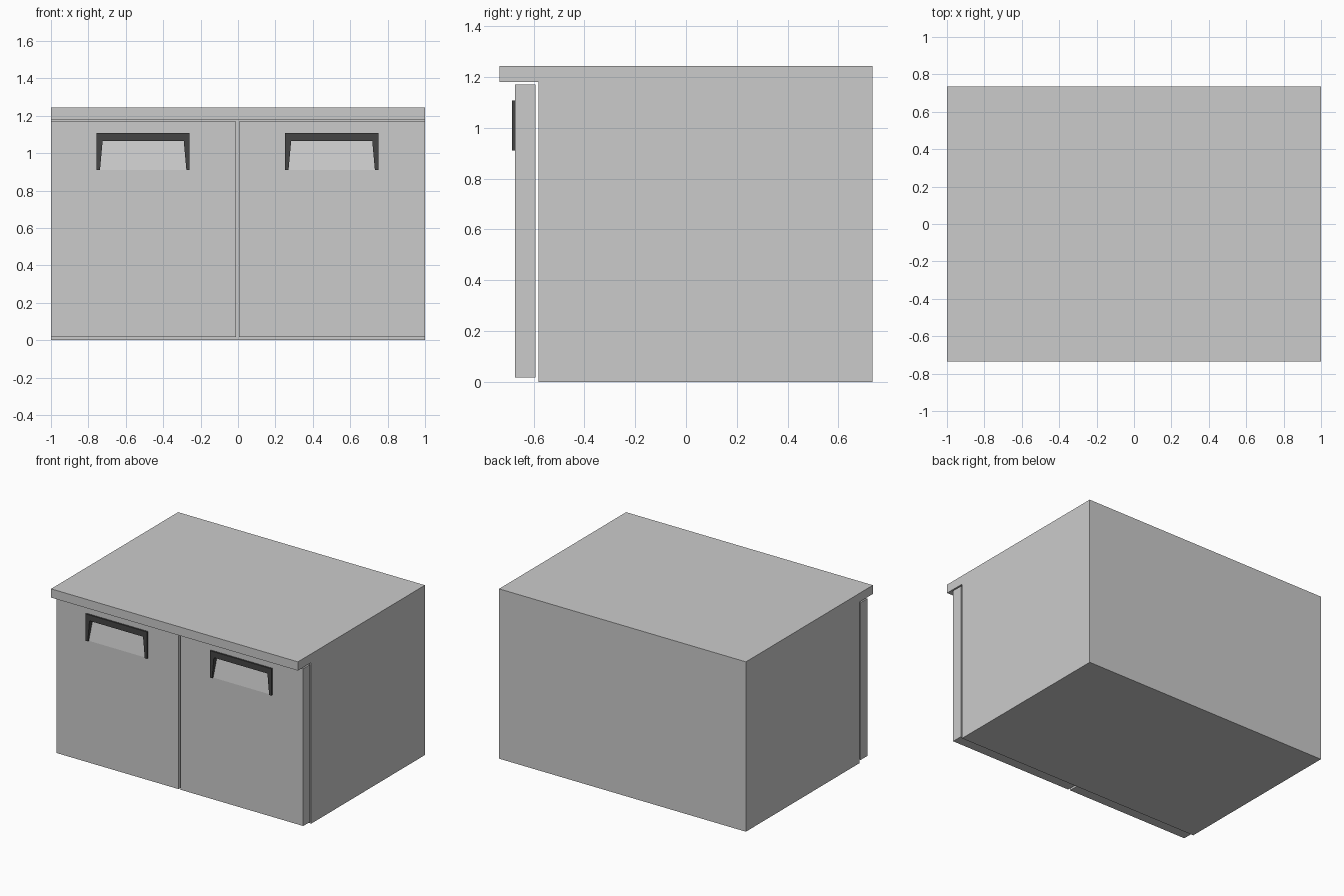
import bpy
import bmesh
from mathutils import Vector

if "Cube" in bpy.data.objects:
    bpy.data.objects.remove(bpy.data.objects["Cube"])


def prism(name, points, vector):
    """Extrude a closed outline of 3D points along a vector."""
    bm = bmesh.new()
    face = bm.faces.new([bm.verts.new(p) for p in points])
    result = bmesh.ops.extrude_face_region(bm, geom=[face])
    moved = [g for g in result["geom"] if isinstance(g, bmesh.types.BMVert)]
    bmesh.ops.translate(bm, verts=moved, vec=Vector(vector))
    bmesh.ops.recalc_face_normals(bm, faces=bm.faces)
    mesh = bpy.data.meshes.new(name)
    bm.to_mesh(mesh)
    bm.free()
    obj = bpy.data.objects.new(name, mesh)
    bpy.context.collection.objects.link(obj)
    return obj


def side_prism(name, profile, x0, x1):
    """Extrude a (y, z) side profile from x0 to x1."""
    return prism(name, [(x0, y, z) for y, z in profile], (x1 - x0, 0, 0))


def front_prism(name, profile, y0, y1):
    """Extrude an (x, z) front profile from y0 to y1."""
    return prism(name, [(x, y0, z) for x, z in profile], (0, y1 - y0, 0))


FRONT, BACK = -0.673, -0.593      # door faces
POCKET = -0.645                   # deepest point of the grip pocket
LOW, LIP, HIGH = 0.91, 1.064, 1.107

dark = bpy.data.materials.new("dark_plastic")
dark.diffuse_color = (0.06, 0.06, 0.06, 1)
dark.use_nodes = True
dark.node_tree.nodes["Principled BSDF"].inputs["Base Color"].default_value = dark.diffuse_color

# Cabinet body with overhanging worktop, in one profile
side_prism("cabinet_body", [
    (-0.581, 0), (0.735, 0), (0.735, 1.244),
    (-0.735, 1.244), (-0.735, 1.18), (-0.581, 1.18)], -1, 1)

for side, x0, x1, cx in (("left", -1, -0.011, -0.507), ("right", 0.005, 1, 0.501)):
    # Door slab
    door = side_prism(side + "_door", [
        (FRONT, 0.018), (BACK, 0.018), (BACK, 1.17), (FRONT, 1.17)], x0, x1)

    # Sloping grip pocket, flush at the bottom and deepest under the bar
    slope = (POCKET - FRONT) / (LIP - LOW)
    out, top = 0.01, 1.08
    cutter = side_prism(side + "_pocket_cutter", [
        (FRONT - out, LOW - out / slope),
        (POCKET + slope * (top - LIP), top),
        (FRONT - out, top)], cx - 0.24, cx + 0.24)
    cutter.hide_render = True
    mod = door.modifiers.new("pocket", "BOOLEAN")
    mod.operation = "DIFFERENCE"
    mod.solver = "EXACT"
    mod.object = cutter
    bpy.context.view_layer.objects.active = door
    bpy.ops.object.modifier_apply(modifier=mod.name)
    bpy.data.objects.remove(cutter)

    # Dark surround with tapered legs
    half = [(0.249, HIGH), (0.249, LOW), (0.231, LOW), (0.217, LIP)]
    outline = [(cx + x, z) for x, z in half]
    outline += [(cx - x, z) for x, z in reversed(half)]
    handle = front_prism(side + "_handle", outline, -0.685, POCKET + 0.005)
    handle.data.materials.append(dark)
